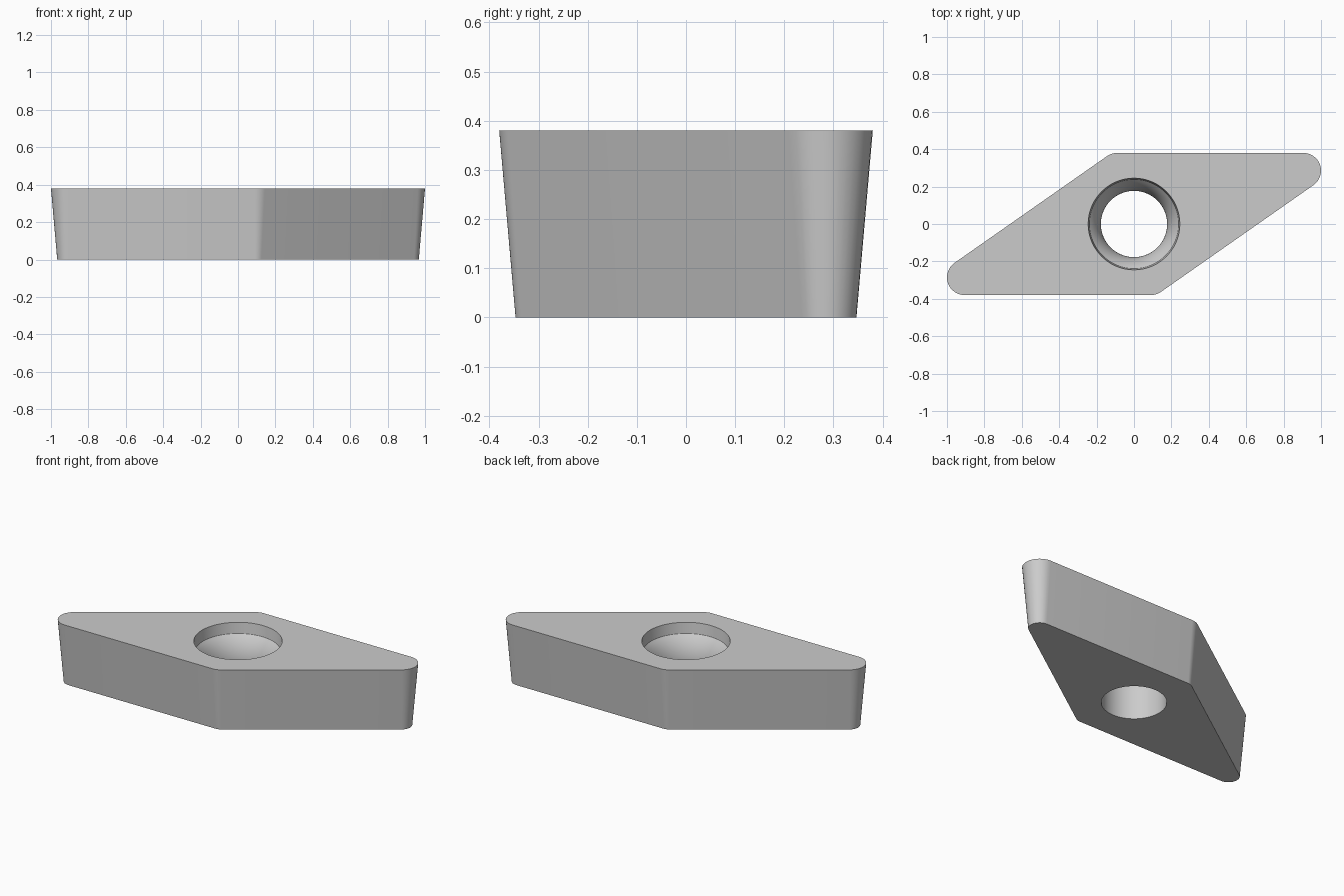
import bpy, bmesh
from math import radians, sin, cos, tan, pi

if "Cube" in bpy.data.objects:
    bpy.data.objects.remove(bpy.data.objects["Cube"])

HEIGHT = 0.38
INRADIUS = 0.38           # half distance between parallel top edges
CORNER = 0.0945           # corner radius at the top
DRAFT = HEIGHT * tan(radians(5))
HALF = radians(17.5)      # half of the 35 degree point angle

bm = bmesh.new()


def ring(points, z):
    return [bm.verts.new((x, y, z)) for x, y in points]


def bridge(a, b):
    for i in range(len(a)):
        j = (i + 1) % len(a)
        bm.faces.new((a[i], a[j], b[j], b[i]))


def rhombus(offset, steps=14):
    """Rounded 35 degree rhombus, inset by offset."""
    pts, core, r = [], INRADIUS - CORNER, CORNER - offset
    for k in range(4):
        half = HALF if k % 2 == 0 else pi / 2 - HALF
        direction = HALF + k * pi / 2
        d = core / sin(half)
        cx, cy = d * cos(direction), d * sin(direction)
        sweep = pi / 2 - half
        for i in range(steps + 1):
            a = direction - sweep + 2 * sweep * i / steps
            pts.append((cx + r * cos(a), cy + r * sin(a)))
    return pts


def circle(r, n=96):
    return [(r * cos(2 * pi * i / n), r * sin(2 * pi * i / n)) for i in range(n)]


# Tapered outer wall
bottom = ring(rhombus(DRAFT), 0)
top = ring(rhombus(0), HEIGHT)
bridge(bottom, top)

# Screw hole: short rim, curved seat, straight bore
R, START = 0.215, radians(44)
profile = [(0.245, HEIGHT)]
for i in range(11):
    a = START * (1 - i / 10)
    profile.append((0.177 + R * (1 - cos(a)), 0.165 + R * sin(a)))
profile.append((0.177, 0))
hole = [ring(circle(r), z) for r, z in profile]
for a, b in zip(hole, hole[1:]):
    bridge(a, b)

# Flat top and bottom around the hole
for outer, inner in ((top, hole[0]), (bottom, hole[-1])):
    edges = [bm.edges.get((lp[i - 1], lp[i])) for lp in (outer, inner) for i in range(len(lp))]
    bmesh.ops.triangle_fill(bm, edges=edges, use_beauty=True)
bmesh.ops.recalc_face_normals(bm, faces=bm.faces)

mesh = bpy.data.meshes.new("cutting_insert")
bm.to_mesh(mesh)
bm.free()
insert = bpy.data.objects.new("cutting_insert", mesh)
bpy.context.collection.objects.link(insert)
bpy.context.view_layer.objects.active = insert
insert.select_set(True)
bpy.ops.object.shade_smooth_by_angle(angle=radians(30))
